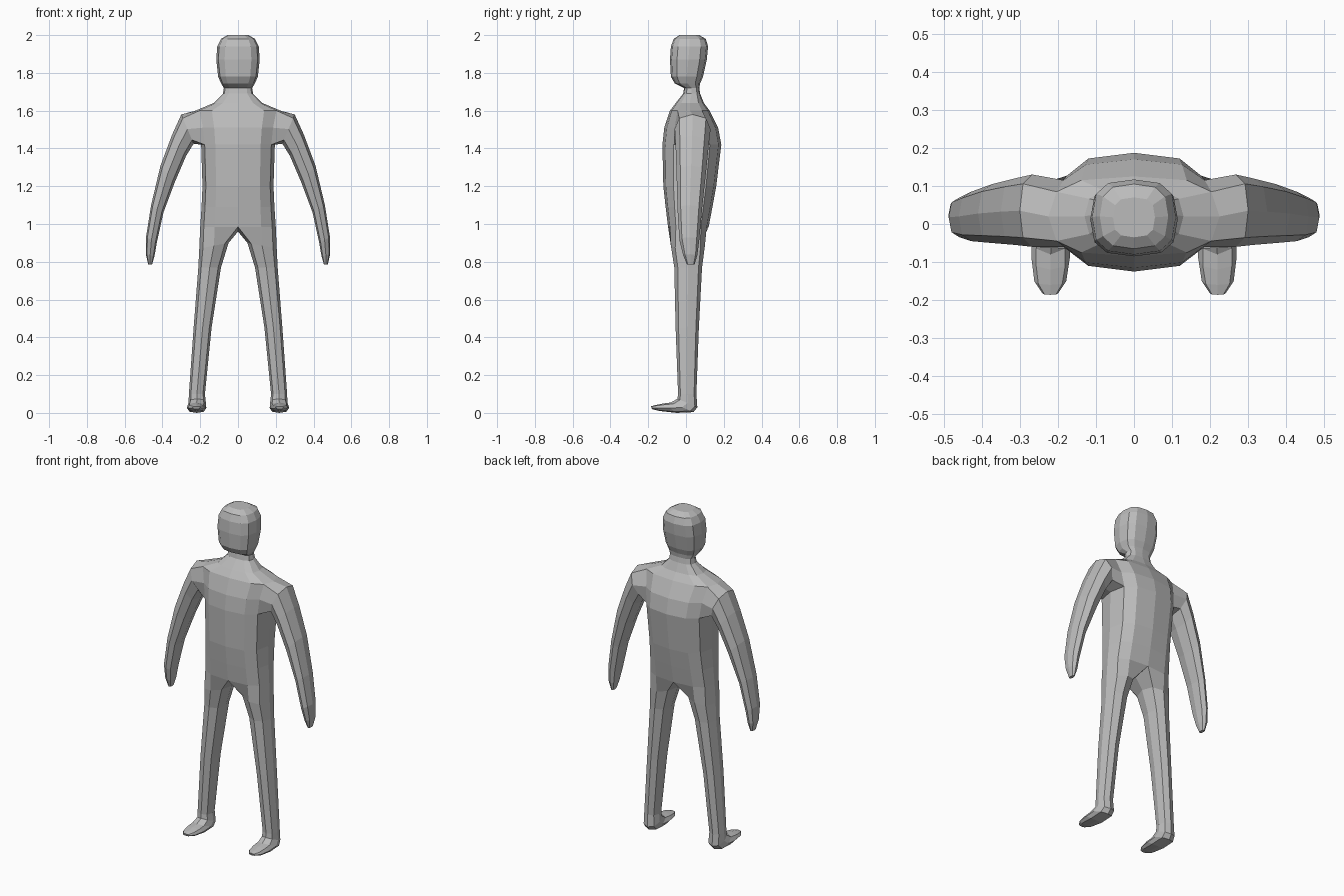
import bpy, bmesh
from math import cos, sin, radians, copysign
from mathutils import Vector

cube = bpy.data.objects.get("Cube")
if cube:
    bpy.data.objects.remove(cube)

bm = bmesh.new()


def rounded(value, power):
    return copysign(abs(value) ** power, value)


def half_ring(z, width, front, back):
    """Half of a boxy oval, from the front centre to the back centre."""
    mid, depth = (front + back) / 2, (back - front) / 2
    points = []
    for i in range(7):
        a = radians(-90 + 30 * i)
        x = 0 if i in (0, 6) else width * rounded(cos(a), 0.7)
        points.append(bm.verts.new((x, mid + depth * rounded(sin(a), 0.7), z)))
    return points


def extrude_limb(loop, start, rings):
    """Continue an open eight-sided loop through rings and cap the end."""
    for outer, inner, front, back in rings:
        outer, inner, front, back = map(Vector, (outer, inner, front, back))
        centre = (outer + inner) / 2
        u, v = (outer - inner) / 2, (back - front) / 2
        centre.y = (front.y + back.y) / 2
        new = []
        for i in range(8):
            a = radians(start + 45 * i)
            new.append(bm.verts.new(centre + u * rounded(cos(a), 0.85)
                                    + v * rounded(sin(a), 0.85)))
        for i in range(8):
            j = (i + 1) % 8
            bm.faces.new((loop[i], loop[j], new[j], new[i]))
        loop = new
    bm.faces.new(loop)


def level_ring(xo, zo, xi, zi, front, back):
    return (xo, 0, zo), (xi, 0, zi), (0, front, 0), (0, back, 0)


def foot_ring(xo, xi, yf, zf, yb, zb):
    z = (zf + zb) / 2
    return (xo, 0, z), (xi, 0, z), (0, yf, zf), (0, yb, zb)


# Torso, neck and head: height, half width, front, back
trunk = [
    (0.985, 0.20, -0.095, 0.12), (1.09, 0.193, -0.108, 0.14),
    (1.2, 0.188, -0.12, 0.16), (1.42, 0.195, -0.125, 0.187),
    (1.51, 0.205, -0.115, 0.17), (1.6, 0.225, -0.085, 0.125),
    (1.64, 0.13, -0.055, 0.095), (1.69, 0.08, -0.015, 0.075),
    (1.72, 0.075, -0.01, 0.07), (1.745, 0.09, -0.06, 0.075),
    (1.78, 0.105, -0.08, 0.09), (1.87, 0.115, -0.085, 0.11),
    (1.94, 0.11, -0.08, 0.117), (1.98, 0.09, -0.065, 0.105),
    (2.0, 0.055, -0.035, 0.07),
]
rings = [half_ring(*row) for row in trunk]
armpit, chest, shoulder = rings[3:6]
for low, high in zip(rings, rings[1:]):
    for i in range(6):
        # leave the shoulder socket open
        if low in (armpit, chest) and i in (2, 3):
            continue
        bm.faces.new((low[i], low[i + 1], high[i + 1], high[i]))
bm.faces.new(rings[-1])

# Arm, from the shoulder socket to the hand
socket = shoulder[2:5] + [chest[4]] + armpit[4:1:-1] + [chest[2]]
extrude_limb(socket, -45, [
    level_ring(0.30, 1.58, 0.235, 1.425, -0.06, 0.13),
    level_ring(0.35, 1.47, 0.275, 1.36, -0.055, 0.12),
    level_ring(0.41, 1.31, 0.335, 1.22, -0.05, 0.105),
    level_ring(0.46, 1.10, 0.395, 1.06, -0.045, 0.085),
    level_ring(0.487, 0.93, 0.43, 0.90, -0.035, 0.07),
    level_ring(0.488, 0.84, 0.442, 0.83, -0.015, 0.06),
    level_ring(0.475, 0.785, 0.455, 0.785, 0.005, 0.045),
])

# Leg and foot, from the hip and crotch to the toes
crotch = bm.verts.new((0, 0.015, 0.96))
extrude_limb(rings[0] + [crotch], -135, [
    level_ring(0.205, 0.87, 0.05, 0.90, -0.08, 0.10),
    level_ring(0.21, 0.77, 0.09, 0.77, -0.062, 0.085),
    level_ring(0.235, 0.45, 0.14, 0.45, -0.055, 0.068),
    level_ring(0.26, 0.10, 0.175, 0.10, -0.042, 0.055),
    foot_ring(0.262, 0.17, -0.045, 0.075, 0.06, 0.03),
    foot_ring(0.27, 0.168, -0.08, 0.055, 0.04, 0.004),
    foot_ring(0.27, 0.168, -0.12, 0.05, -0.05, 0),
    foot_ring(0.262, 0.178, -0.16, 0.042, -0.14, 0.01),
    foot_ring(0.24, 0.20, -0.186, 0.035, -0.18, 0.02),
])

# Mirror to the other side as one closed skin
bmesh.ops.mirror(bm, geom=bm.verts[:] + bm.edges[:] + bm.faces[:],
                 axis='X', merge_dist=0.0005)
bmesh.ops.recalc_face_normals(bm, faces=bm.faces[:])

mesh = bpy.data.meshes.new("body")
bm.to_mesh(mesh)
bm.free()
body = bpy.data.objects.new("body", mesh)
bpy.context.collection.objects.link(body)

# Plain grey skin
grey = bpy.data.materials.new("plain grey")
grey.use_nodes = True
colour = (0.5, 0.5, 0.5, 1)
grey.diffuse_color = colour
grey.node_tree.nodes["Principled BSDF"].inputs["Base Color"].default_value = colour
mesh.materials.append(grey)
